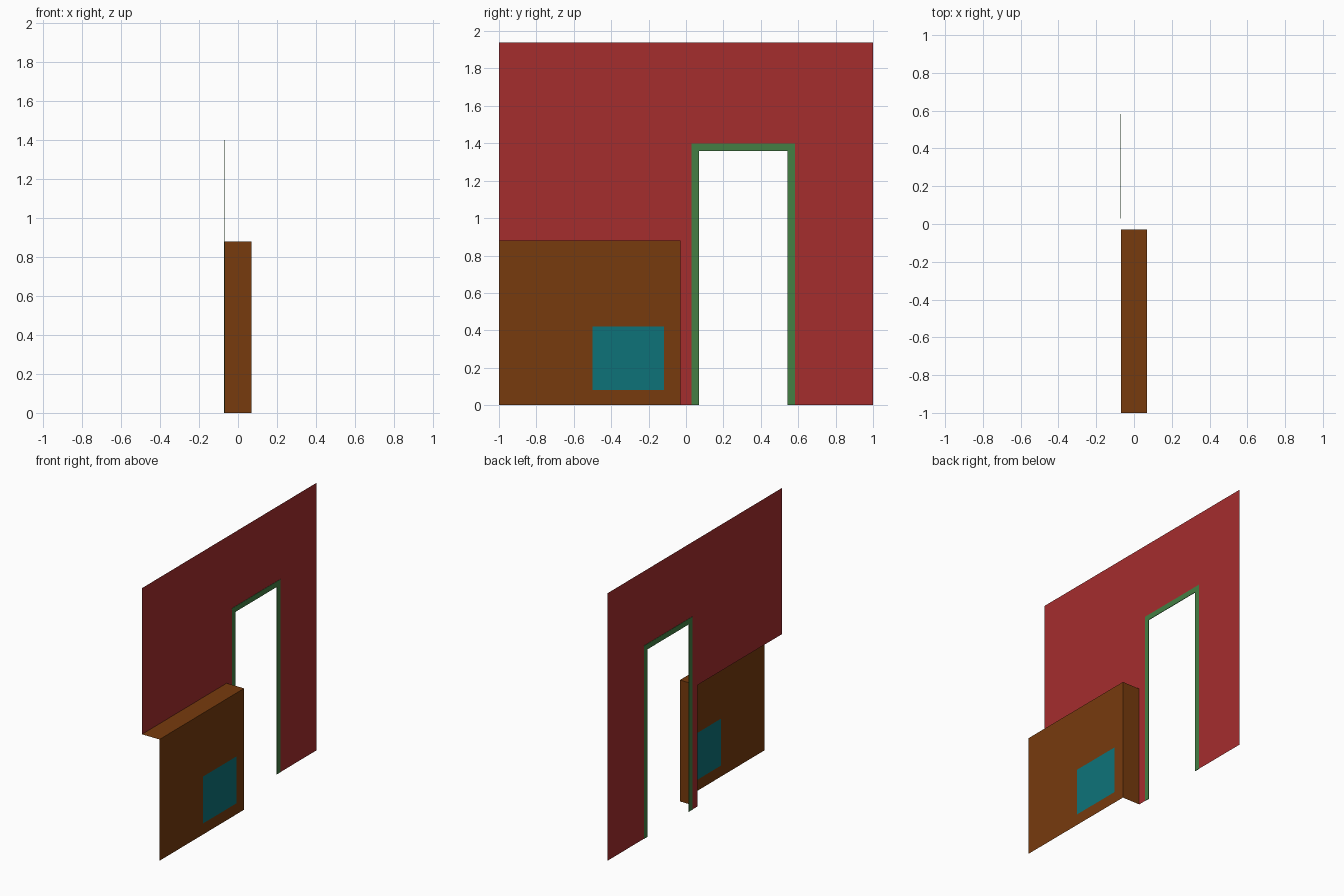
import bpy
import bmesh

cube = bpy.data.objects.get("Cube")
if cube:
    bpy.data.objects.remove(cube, do_unlink=True)


def material(name, rgb):
    m = bpy.data.materials.new(name)
    m.use_nodes = True
    m.diffuse_color = (*rgb, 1)
    m.node_tree.nodes["Principled BSDF"].inputs["Base Color"].default_value = (*rgb, 1)
    return m


red = material("red wall", (0.376, 0.026, 0.027))
brown = material("brown panel", (0.185, 0.043, 0.004))
green = material("green trim", (0.056, 0.212, 0.056))
teal = material("teal inset", (0.004, 0.171, 0.191))

WALL_X, PANEL_X = -0.07, 0.07
BOX_END, BOX_TOP = -0.03, 0.88
DOOR_L, DOOR_R, DOOR_TOP = 0.03, 0.583, 1.40
TRIM, TRIM_DEPTH = 0.04, 0.004


def finish(name, bm, mats):
    mesh = bpy.data.meshes.new(name)
    bm.to_mesh(mesh)
    bm.free()
    for m in mats:
        mesh.materials.append(m)
    ob = bpy.data.objects.new(name, mesh)
    bpy.context.collection.objects.link(ob)
    return ob


def sheet(name, x, ys, zs, mats, rule):
    """Flat sheet facing +x; rule(y, z) gives a material index, or None for a gap."""
    bm = bmesh.new()
    for y0, y1 in zip(ys, ys[1:]):
        for z0, z1 in zip(zs, zs[1:]):
            index = rule((y0 + y1) / 2, (z0 + z1) / 2)
            if index is None:
                continue
            corners = [(y0, z0), (y1, z0), (y1, z1), (y0, z1)]
            face = bm.faces.new([bm.verts.new((x, y, z)) for y, z in corners])
            face.material_index = index
    bmesh.ops.remove_doubles(bm, verts=bm.verts, dist=1e-4)
    return finish(name, bm, mats)


# Thin wall, open at the doorway and behind the box
def wall_rule(y, z):
    behind_box = y < BOX_END and z < BOX_TOP
    doorway = DOOR_L < y < DOOR_R and z < DOOR_TOP
    return None if behind_box or doorway else 0


sheet("wall", WALL_X, [-1, BOX_END, DOOR_L, DOOR_R, 1],
      [0, BOX_TOP, DOOR_TOP, 1.94], [red], wall_rule)

# Front panel of the box with a flush coloured square
sheet("box_panel", PANEL_X, [-1, -0.5, -0.117, BOX_END],
      [0, 0.08, 0.42, BOX_TOP], [brown, teal],
      lambda y, z: int(-0.5 < y < -0.117 and 0.08 < z < 0.42))

# Top and end return of the box; its other sides are open
bm = bmesh.new()
for path in ([(-1, BOX_TOP), (BOX_END, BOX_TOP), (BOX_END, 0)],):
    near = [bm.verts.new((PANEL_X, y, z)) for y, z in path]
    far = [bm.verts.new((WALL_X, y, z)) for y, z in path]
    for i in range(len(path) - 1):
        bm.faces.new([near[i], near[i + 1], far[i + 1], far[i]])
finish("box_return", bm, [brown])

# Door trim: one extruded arch outline
bm = bmesh.new()
outline = [(DOOR_L, 0), (DOOR_L + TRIM, 0), (DOOR_L + TRIM, DOOR_TOP - TRIM),
           (DOOR_R - TRIM, DOOR_TOP - TRIM), (DOOR_R - TRIM, 0),
           (DOOR_R, 0), (DOOR_R, DOOR_TOP), (DOOR_L, DOOR_TOP)]
face = bm.faces.new([bm.verts.new((WALL_X - TRIM_DEPTH / 2, y, z)) for y, z in outline])
new = bmesh.ops.extrude_face_region(bm, geom=[face])["geom"]
bmesh.ops.translate(bm, vec=(TRIM_DEPTH, 0, 0),
                    verts=[v for v in new if isinstance(v, bmesh.types.BMVert)])
bmesh.ops.recalc_face_normals(bm, faces=bm.faces)
finish("door_trim", bm, [green])
